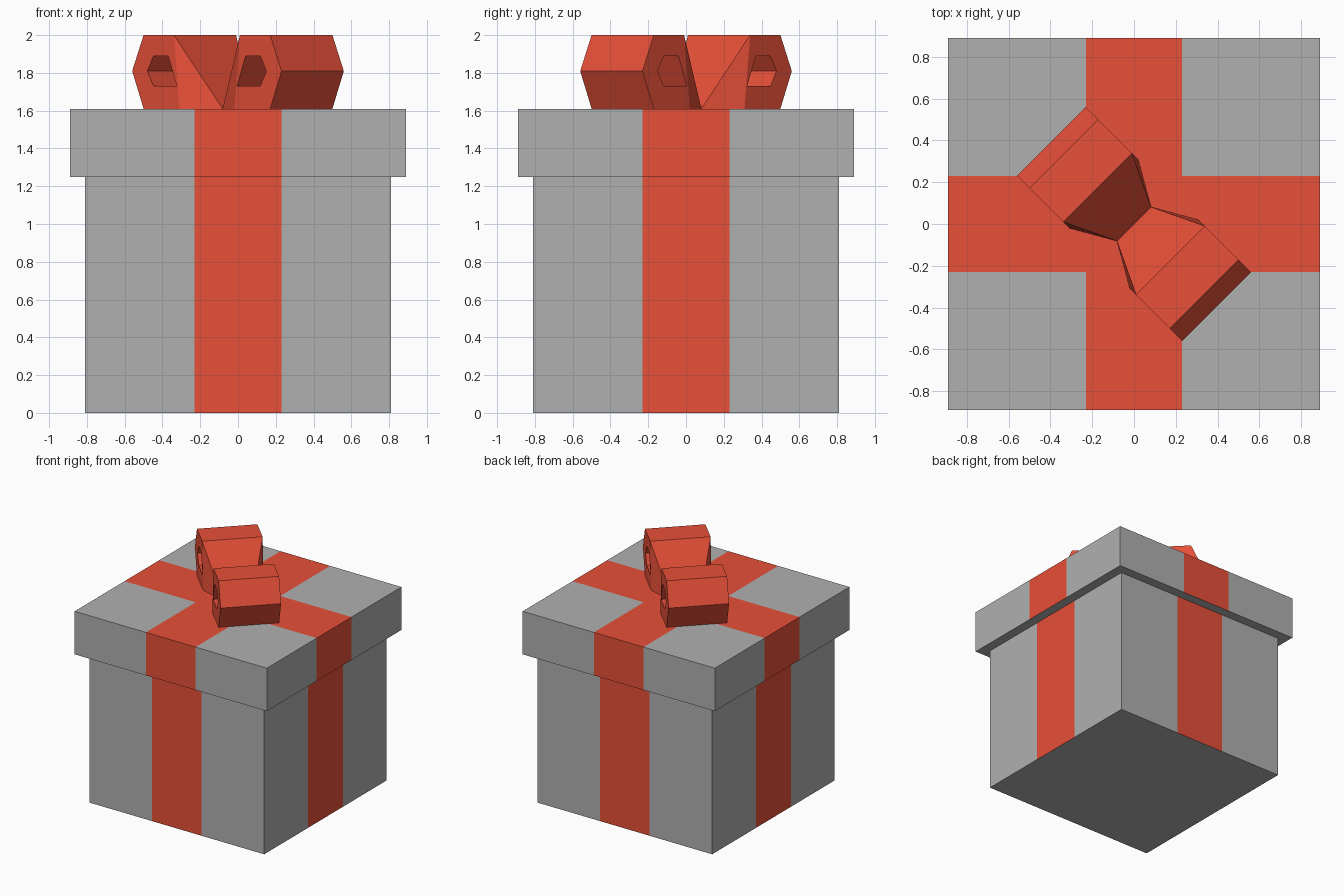
import bpy, bmesh
from math import radians

if "Cube" in bpy.data.objects:
    bpy.data.objects.remove(bpy.data.objects["Cube"])

red = bpy.data.materials.new("ribbon_red")
red.diffuse_color = (0.8, 0.08, 0.04, 1)
red.use_nodes = True
red.node_tree.nodes["Principled BSDF"].inputs["Base Color"].default_value = red.diffuse_color
grey = bpy.data.materials.new("paper_grey")
grey.diffuse_color = (0.434, 0.434, 0.434, 1)
grey.use_nodes = True
grey.node_tree.nodes["Principled BSDF"].inputs["Base Color"].default_value = grey.diffuse_color

RIBBON = 0.23      # half width of the ribbon stripes
LID_TOP = 1.61


def finish(bm, name, materials=()):
    bmesh.ops.recalc_face_normals(bm, faces=bm.faces[:])
    me = bpy.data.meshes.new(name)
    bm.to_mesh(me)
    bm.free()
    for m in materials:
        me.materials.append(m)
    ob = bpy.data.objects.new(name, me)
    bpy.context.collection.objects.link(ob)
    return ob


def wrapped_box(name, half, z0, z1, red_top):
    """Box cut along the ribbon edges, with flush ribbon stripes."""
    bm = bmesh.new()
    bmesh.ops.create_cube(bm, size=1)
    for v in bm.verts:
        v.co = (v.co.x * 2 * half, v.co.y * 2 * half, z0 + (v.co.z + 0.5) * (z1 - z0))
    for axis in ((1, 0, 0), (0, 1, 0)):
        for s in (-RIBBON, RIBBON):
            bmesh.ops.bisect_plane(bm, geom=bm.verts[:] + bm.edges[:] + bm.faces[:],
                                   plane_co=[a * s for a in axis], plane_no=axis)
    bm.normal_update()
    for f in bm.faces:
        c = f.calc_center_median()
        on_stripe = min(abs(c.x), abs(c.y)) < RIBBON
        if abs(f.normal.z) < 0.5 or (f.normal.z > 0.5 and red_top):
            f.material_index = int(on_stripe)
    return finish(bm, name, (grey, red))


def prism(name, points, caps, materials=()):
    """Closed profile of (length, half width, height) points, spanned across y."""
    bm = bmesh.new()
    sides = [[bm.verts.new((u, s * v, z)) for u, v, z in points] for s in (-1, 1)]
    n = len(points)
    for i in range(n):
        j = (i + 1) % n
        bm.faces.new((sides[0][i], sides[0][j], sides[1][j], sides[1][i]))
    for side in sides:
        for cap in caps:
            bm.faces.new([side[i] for i in cap])
    return finish(bm, name, materials)


# box and lid
wrapped_box("box", 0.81, 0, 1.25, False)
wrapped_box("lid", 0.89, 1.25, LID_TOP, True)

# bow: two tapered loops on the diagonal, each with an opening through it
W = 0.233
loop = [(0, 0.115, LID_TOP), (0.205, W, LID_TOP), (0.474, W, LID_TOP),
        (0.559, W, 1.81), (0.474, W, 2.0), (0.247, W, 2.0)]
opening = [(0.225, 0.3, 1.73), (0.40, 0.3, 1.73), (0.445, 0.3, 1.81),
           (0.40, 0.3, 1.89), (0.29, 0.3, 1.89)]
for name, angle in (("right", -45), ("left", 135)):
    bow = prism("bow_loop_" + name, loop, [(0, 1, 5), (1, 2, 3, 4, 5)], (red,))
    cutter = prism("bow_opening_" + name, opening, [range(5)], (red,))
    cutter.hide_render = True
    cutter.display_type = 'WIRE'
    for ob in (bow, cutter):
        ob.rotation_euler.z = radians(angle)
    mod = bow.modifiers.new("opening", 'BOOLEAN')
    mod.operation = 'DIFFERENCE'
    mod.solver = 'EXACT'
    mod.object = cutter
